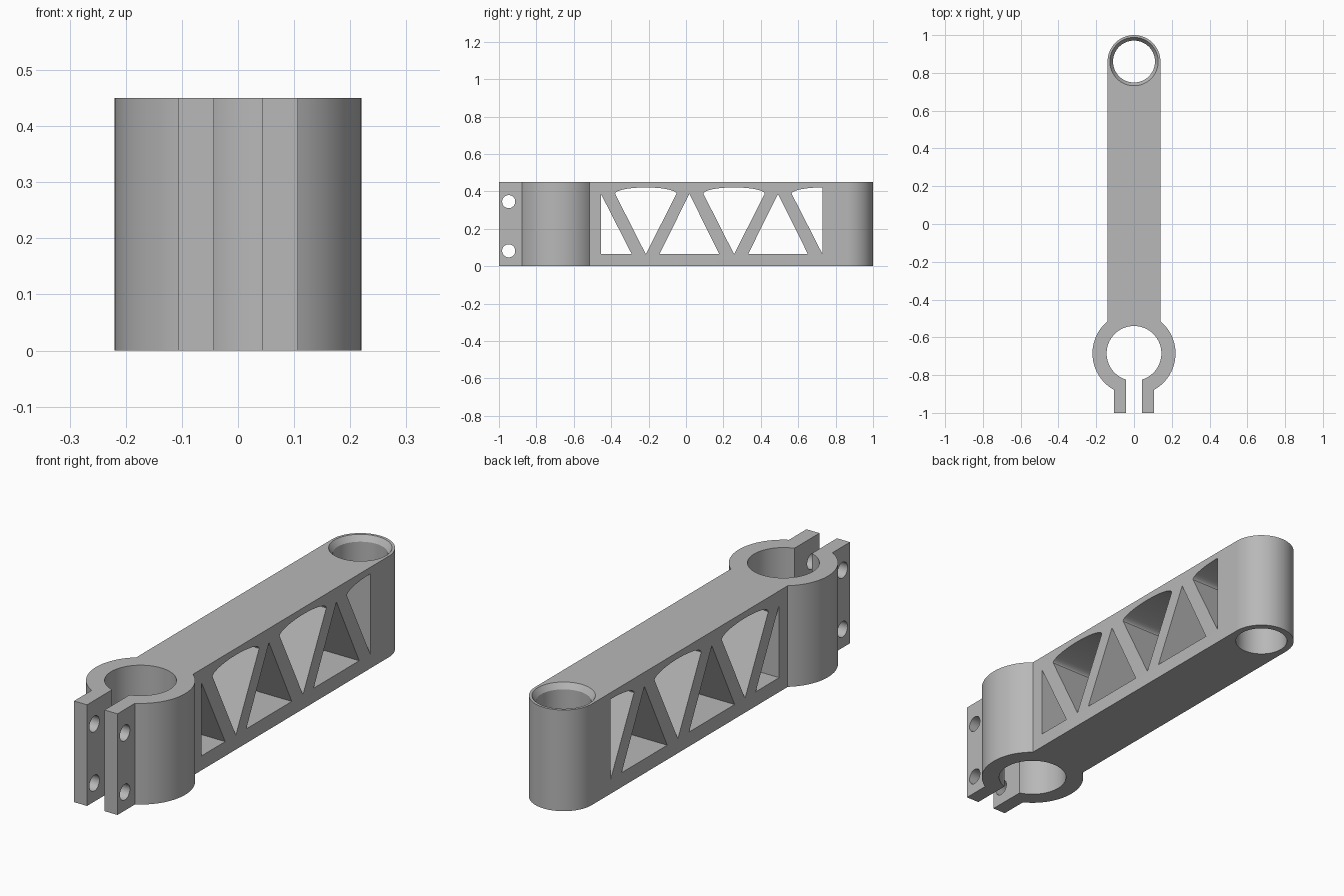
import bpy, bmesh
from math import sin, cos, acos, pi
from mathutils import Vector

cube = bpy.data.objects.get("Cube")
if cube:
    bpy.data.objects.remove(cube, do_unlink=True)

HEIGHT = 0.45
CLAMP_Y, BORE, RING = -0.685, 0.145, 0.22
PIVOT_Y, ARM = 0.86, 0.14
EAR_IN, EAR_OUT = 0.043, 0.107

grey = bpy.data.materials.new("satin grey")
grey.use_nodes = True
grey.diffuse_color = (0.48, 0.48, 0.48, 1)
grey.node_tree.nodes["Principled BSDF"].inputs["Base Color"].default_value = (0.48, 0.48, 0.48, 1)


def arc(cx, cy, rx, ry, start, end, steps):
    angles = [start + (end - start) * i / steps for i in range(steps + 1)]
    return [(cx + rx * cos(a), cy + ry * sin(a)) for a in angles]


def prism(bm, points, offset):
    """Closed solid from a planar loop swept along offset."""
    face = bm.faces.new([bm.verts.new(p) for p in points])
    swept = bmesh.ops.extrude_face_region(bm, geom=[face], use_keep_orig=True)
    moved = [v for v in swept["geom"] if isinstance(v, bmesh.types.BMVert)]
    bmesh.ops.translate(bm, verts=moved, vec=Vector(offset))


def lathe(bm, y, profile, steps=64):
    """Solid of revolution about a vertical axis, capped at both ends."""
    rings = [[bm.verts.new((px, py, z)) for px, py in arc(0, y, r, r, 0, 2 * pi, steps)[:-1]]
             for r, z in profile]
    for low, high in zip(rings, rings[1:]):
        for i in range(steps):
            j = (i + 1) % steps
            bm.faces.new((low[i], low[j], high[j], high[i]))
    bm.faces.new(rings[0])
    bm.faces.new(rings[-1])


def to_object(bm, name):
    bmesh.ops.recalc_face_normals(bm, faces=bm.faces)
    mesh = bpy.data.meshes.new(name)
    bm.to_mesh(mesh)
    bm.free()
    mesh.materials.append(grey)
    obj = bpy.data.objects.new(name, mesh)
    bpy.context.collection.objects.link(obj)
    return obj


# Arm body: half outline (split clamp, ears, arm, round end), then mirrored
half = arc(0, CLAMP_Y, BORE, BORE, pi / 2, -acos(EAR_IN / BORE), 36)
half += [(EAR_IN, -1), (EAR_OUT, -1)]
half += arc(0, CLAMP_Y, RING, RING, -acos(EAR_OUT / RING), acos(ARM / RING), 28)
half += arc(0, PIVOT_Y, ARM, ARM, 0, pi / 2, 20)
outline = half + [(-x, y) for x, y in half[-2:0:-1]]
bm = bmesh.new()
prism(bm, [(x, y, 0) for x, y in outline], (0, 0, HEIGHT))
body = to_object(bm, "clamp_arm")

# Truss windows: upright triangles and arched inverted triangles
LOW, HIGH, RISE = 0.064, 0.387, 0.034
windows = [[(-0.455, LOW), (-0.29, LOW), (-0.455, HIGH)]]
for mid in (0.018, 0.492):
    windows.append([(mid - 0.16, LOW), (mid + 0.16, LOW), (mid, HIGH)])
for mid in (-0.215, 0.257):
    windows.append([(mid, LOW)] + arc(mid, HIGH, 0.164, RISE, 0, pi, 24))
windows.append([(0.73, LOW)] + arc(0.73, HIGH, 0.165, RISE, pi / 2, pi, 14))

# Bolt holes through the ears
for z in (0.082, 0.345):
    windows.append(arc(-0.948, z, 0.035, 0.035, 0, 2 * pi, 32)[:-1])

cut = bmesh.new()
for loop in windows:
    prism(cut, [(-0.4, y, z) for y, z in loop], (0.8, 0, 0))

# Vertical bore in the round end, with a countersunk top
lathe(cut, PIVOT_Y, [(0.111, -0.1), (0.111, HEIGHT - 0.025),
                     (0.128, HEIGHT), (0.128, HEIGHT + 0.1)])
cutter = to_object(cut, "opening_cutter")
cutter.hide_render = True

boolean = body.modifiers.new("openings", "BOOLEAN")
boolean.operation = "DIFFERENCE"
boolean.solver = "EXACT"
boolean.object = cutter
bpy.ops.object.select_all(action="DESELECT")
body.select_set(True)
bpy.context.view_layer.objects.active = body
bpy.ops.object.modifier_apply(modifier=boolean.name)
bpy.data.objects.remove(cutter, do_unlink=True)
bpy.ops.object.shade_smooth_by_angle(angle=0.4)
